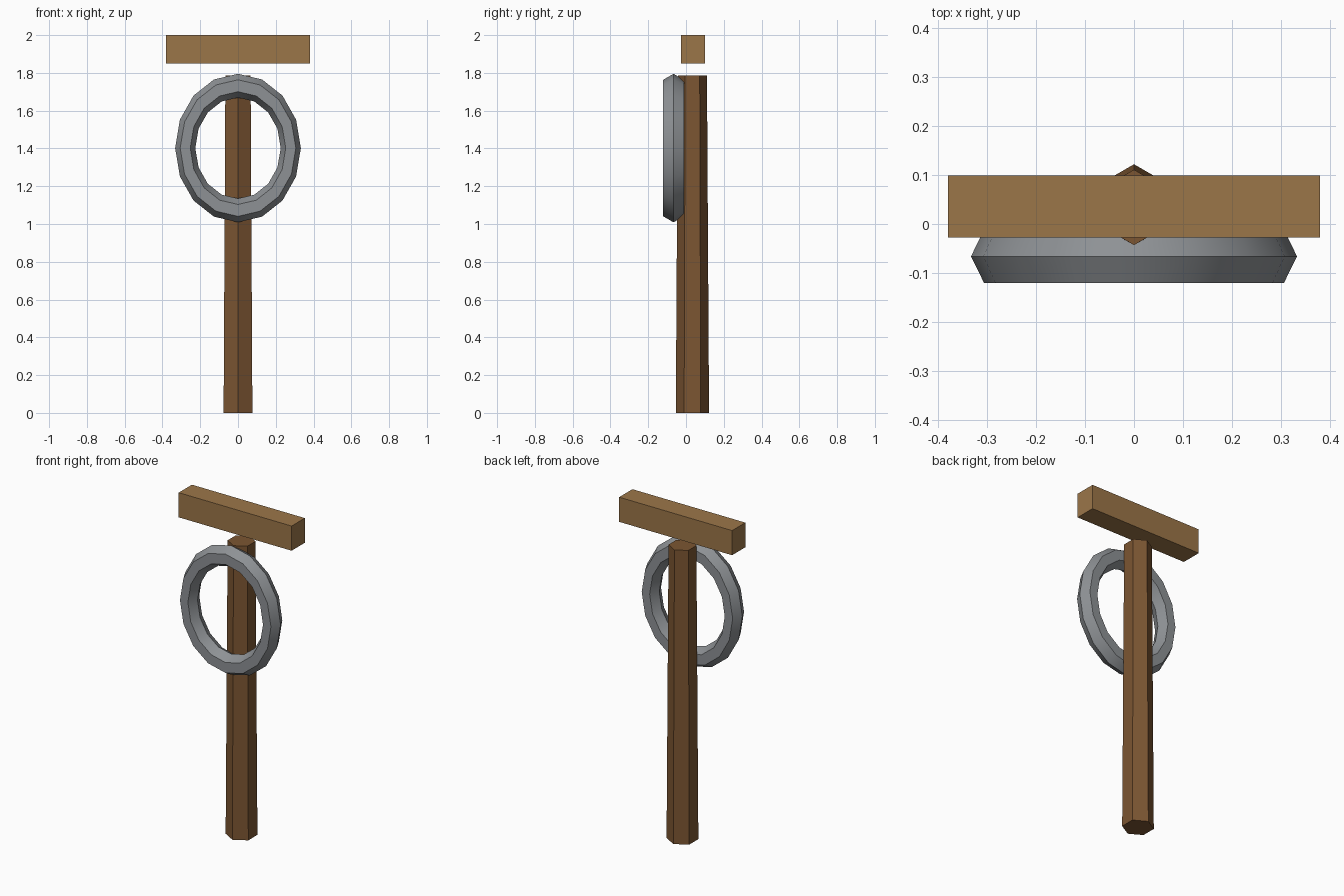
import bpy
import math

if "Cube" in bpy.data.objects:
    bpy.data.objects.remove(bpy.data.objects["Cube"])


def paint(obj, name, color):
    mat = bpy.data.materials.get(name) or bpy.data.materials.new(name)
    mat.diffuse_color = (*color, 1)
    mat.use_nodes = True
    mat.node_tree.nodes["Principled BSDF"].inputs["Base Color"].default_value = mat.diffuse_color
    obj.data.materials.append(mat)


# Tapered hexagonal post
bpy.ops.mesh.primitive_cone_add(vertices=6, radius1=0.088, radius2=0.077,
                                depth=1.785, location=(0, 0.034, 0.8925))
post = bpy.context.object
post.name = "post"
paint(post, "dark_wood", (0.2, 0.092, 0.032))

# Crossbeam floating above the post
bpy.ops.mesh.primitive_cube_add(size=1, location=(0, 0.036, 1.925))
beam = bpy.context.object
beam.name = "crossbeam"
beam.scale = (0.76, 0.127, 0.15)
bpy.ops.object.transform_apply(location=False, rotation=False, scale=True)
paint(beam, "light_wood", (0.33, 0.18, 0.066))

# Oval ring on the front of the post
bpy.ops.mesh.primitive_torus_add(major_segments=16, minor_segments=6,
                                 major_radius=0.33, minor_radius=0.063,
                                 location=(0, -0.066, 1.402),
                                 rotation=(math.pi / 2, 0, 0))
ring = bpy.context.object
ring.name = "ring"
ring.scale = (0.847, 1, 1)
bpy.ops.object.transform_apply(location=False, rotation=True, scale=True)
bpy.ops.object.shade_smooth_by_angle(angle=math.radians(35))
paint(ring, "iron", (0.27, 0.285, 0.3))
